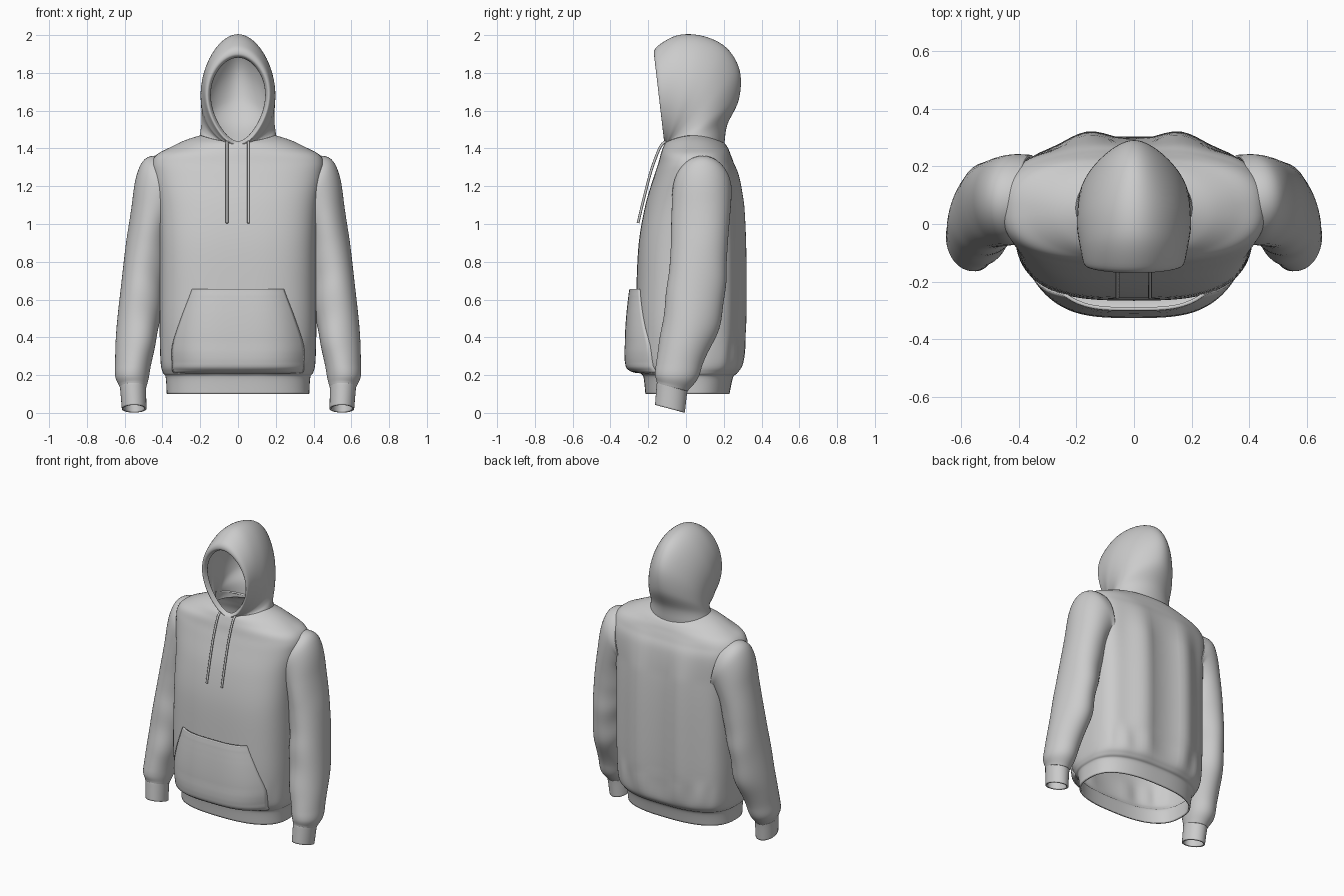
import bpy, bmesh
from math import sin, cos, pi, radians

if "Cube" in bpy.data.objects:
    bpy.data.objects.remove(bpy.data.objects["Cube"])


def spline(rows, n):
    """Catmull-Rom interpolation through a list of tuples."""
    out = []
    for i in range(len(rows) - 1):
        a, b, c, d = rows[max(i - 1, 0)], rows[i], rows[i + 1], rows[min(i + 2, len(rows) - 1)]
        for k in range(n):
            t = k / n
            out.append(tuple(q + 0.5 * t * (r - p + t * (2 * p - 5 * q + 4 * r - s + t * (3 * (q - r) + s - p)))
                             for p, q, r, s in zip(a, b, c, d)))
    return out + [rows[-1]]


def sheet(name, grid, closed=True, thick=0.01, mirror=False, drop=None):
    """Skin a grid of points (list of rings or rows) into a thin cloth object."""
    bm = bmesh.new()
    vs = [[bm.verts.new(p) for p in row] for row in grid]
    n = len(vs[0])
    for a, b in zip(vs, vs[1:]):
        for j in range(n if closed else n - 1):
            k = (j + 1) % n
            bm.faces.new((a[j], a[k], b[k], b[j]))
    if drop:
        bmesh.ops.delete(bm, geom=[f for f in bm.faces if drop(f.calc_center_median())], context='FACES')
    bmesh.ops.recalc_face_normals(bm, faces=bm.faces)
    me = bpy.data.meshes.new(name)
    bm.to_mesh(me)
    bm.free()
    ob = bpy.data.objects.new(name, me)
    bpy.context.collection.objects.link(ob)
    s = ob.modifiers.new("thickness", 'SOLIDIFY')
    s.thickness, s.offset = thick, 0
    if mirror:
        ob.modifiers.new("mirror", 'MIRROR')
    bpy.ops.object.select_all(action='DESELECT')
    ob.select_set(True)
    bpy.context.view_layer.objects.active = ob
    bpy.ops.object.shade_smooth_by_angle(angle=radians(50))
    return ob


def fade(v, lo, hi, soft):
    return max(0, min(1, (v - lo) / soft, (hi - v) / soft))


def spow(v, e):
    return (1 if v >= 0 else -1) * abs(v) ** e


# Torso: z, half width, front y, back y, squareness, rise at the sides
torso = spline([
    (.10, .372, -.21, .225, 2.6, 0), (.19, .378, -.22, .245, 2.6, 0),
    (.215, .393, -.235, .27, 2.7, 0), (.27, .405, -.25, .295, 2.9, 0),
    (.45, .41, -.26, .305, 3, 0), (.65, .41, -.258, .308, 3, 0),
    (.90, .41, -.245, .305, 3, 0), (1.10, .42, -.21, .295, 2.9, 0),
    (1.25, .445, -.165, .275, 2.8, 0), (1.32, .45, -.142, .25, 2.7, 0),
    (1.365, .425, -.13, .232, 2.6, 0), (1.395, .36, -.12, .22, 2.3, .005),
    (1.42, .275, -.11, .205, 2.1, .02), (1.43, .195, -.10, .19, 2, .035)], 6)


def torso_ring(row, n=96):
    z, w, f, b, e, rise = row
    ring = []
    for i in range(n):
        t = 2 * pi * i / n
        x = w * spow(cos(t), 2 / e)
        y = (f + b) / 2 + (b - f) / 2 * spow(sin(t), 2 / e)
        if sin(t) > 0:   # long vertical folds down the back
            y += .014 * sin(t) * cos(2 * pi * (abs(x) - .16) / .26) * fade(z, .2, 1.35, .25)
        # small gathers above the hem rib
        y += .006 * sin(t) * sin(15 * t) * fade(z, .2, .42, .08)
        ring.append((x, y, z + rise * cos(t) ** 2))
    return ring


def armhole(c):
    return abs(c.x) > .33 and ((c.y - .08) / .11) ** 2 + ((c.z - 1.16) / .13) ** 2 < 1


sheet("torso", [torso_ring(r) for r in torso], drop=armhole)

# Sleeve with cuff: centre x, y, z, outward radius, depth radius, ring tilt
sleeve = spline([
    (.36, .09, 1.165, .195, .145, 78), (.412, .085, 1.168, .182, .152, 60),
    (.457, .08, 1.04, .118, .15, 32), (.485, .07, .85, .112, .145, 15),
    (.51, .05, .65, .108, .15, 5), (.53, .02, .45, .107, .147, 0),
    (.552, -.03, .28, .092, .122, 0), (.56, -.05, .195, .085, .108, 0),
    (.556, -.07, .145, .068, .08, 0), (.555, -.075, .125, .064, .076, 0),
    (.55, -.085, .022, .06, .074, 0)], 8)


def sleeve_ring(row, n=48):
    x, y, z, ru, rv, tilt = row
    a = radians(tilt)
    ring = []
    for i in range(n):
        t = 2 * pi * i / n
        # slanting creases, strongest around the elbow, on the inner side
        crease = .03 * (1 - cos(t)) / 2 * sin(26 * z + 2.5 * sin(t)) * fade(z, .16, .9, .2)
        k = 1 + crease + .025 * sin(3 * t + 6 * z) * fade(z, .16, 1.15, .2)
        u, v = ru * k * cos(t), rv * k * sin(t)
        slope = -.02 * sin(t) * fade(z, -.2, .25, .1)
        ring.append((x + u * cos(a), y + v, z + u * sin(a) + slope))
    return ring


sheet("sleeves", [sleeve_ring(r) for r in sleeve], mirror=True)

# Hood: loops swing from the face opening back to the neck
# chin y, chin z, far y, far z, half width, pinch at the chin, pinch at the far end
hood = spline([
    (-.088, 1.435, -.14, 1.885, .162, .32, .1), (-.108, 1.42, -.165, 1.90, .176, .3, .1),
    (-.105, 1.42, -.145, 1.94, .186, .25, .12), (-.10, 1.42, -.04, 1.995, .192, .1, .15),
    (-.10, 1.42, .09, 1.99, .197, 0, .2), (-.10, 1.42, .21, 1.93, .198, 0, .32),
    (-.10, 1.42, .28, 1.81, .196, 0, .38), (-.10, 1.42, .275, 1.66, .196, 0, .32),
    (-.10, 1.42, .215, 1.53, .20, 0, .15), (-.10, 1.415, .20, 1.44, .205, 0, 0),
    (-.10, 1.40, .20, 1.415, .205, 0, 0)], 6)


def hood_ring(row, n=64):
    y0, z0, y1, z1, w, chin, far = row
    ring = []
    for i in range(n):
        t = 2 * pi * i / n
        s = (1 - cos(t)) / 2
        x = w * sin(t) * (1 - chin * (1 - s) ** 2) * (1 - far * s ** 3)
        ring.append((x, y0 + (y1 - y0) * s, z0 + (z1 - z0) * s))
    return ring


sheet("hood", [hood_ring(r) for r in hood])


# Front pocket, standing off the torso front
def torso_front(x, z):
    w, f, b, e = min(torso, key=lambda r: abs(r[0] - z))[1:5]
    return (f + b) / 2 - (b - f) / 2 * (1 - min(1, abs(x) / w) ** e) ** (1 / e)


# z, half width, stand-off
pocket = spline([(.215, .335, .0), (.225, .343, .045), (.26, .345, .062), (.36, .343, .056),
                 (.50, .298, .045), (.60, .26, .036), (.655, .24, .03)], 5)
sheet("front_pocket",
      [[(hw * u, torso_front(hw * u, z) - d * (1 - u ** 4) - .006, z)
        for u in [j / 24 - 1 for j in range(49)]] for z, hw, d in pocket],
      closed=False, thick=.012)


# Drawstrings
def cord(name, x):
    cu = bpy.data.curves.new(name, 'CURVE')
    cu.dimensions, cu.bevel_depth, cu.bevel_resolution, cu.use_fill_caps = '3D', .007, 2, True
    pts = spline([(x, -.10, 1.44), (x, -.135, 1.41), (x, -.182, 1.29), (x, -.222, 1.14), (x, -.254, 1.005)], 5)
    sp = cu.splines.new('POLY')
    sp.points.add(len(pts) - 1)
    for p, c in zip(sp.points, pts):
        p.co = (*c, 1)
    bpy.context.collection.objects.link(bpy.data.objects.new(name, cu))


cord("drawstring_left", -.058)
cord("drawstring_right", .055)
